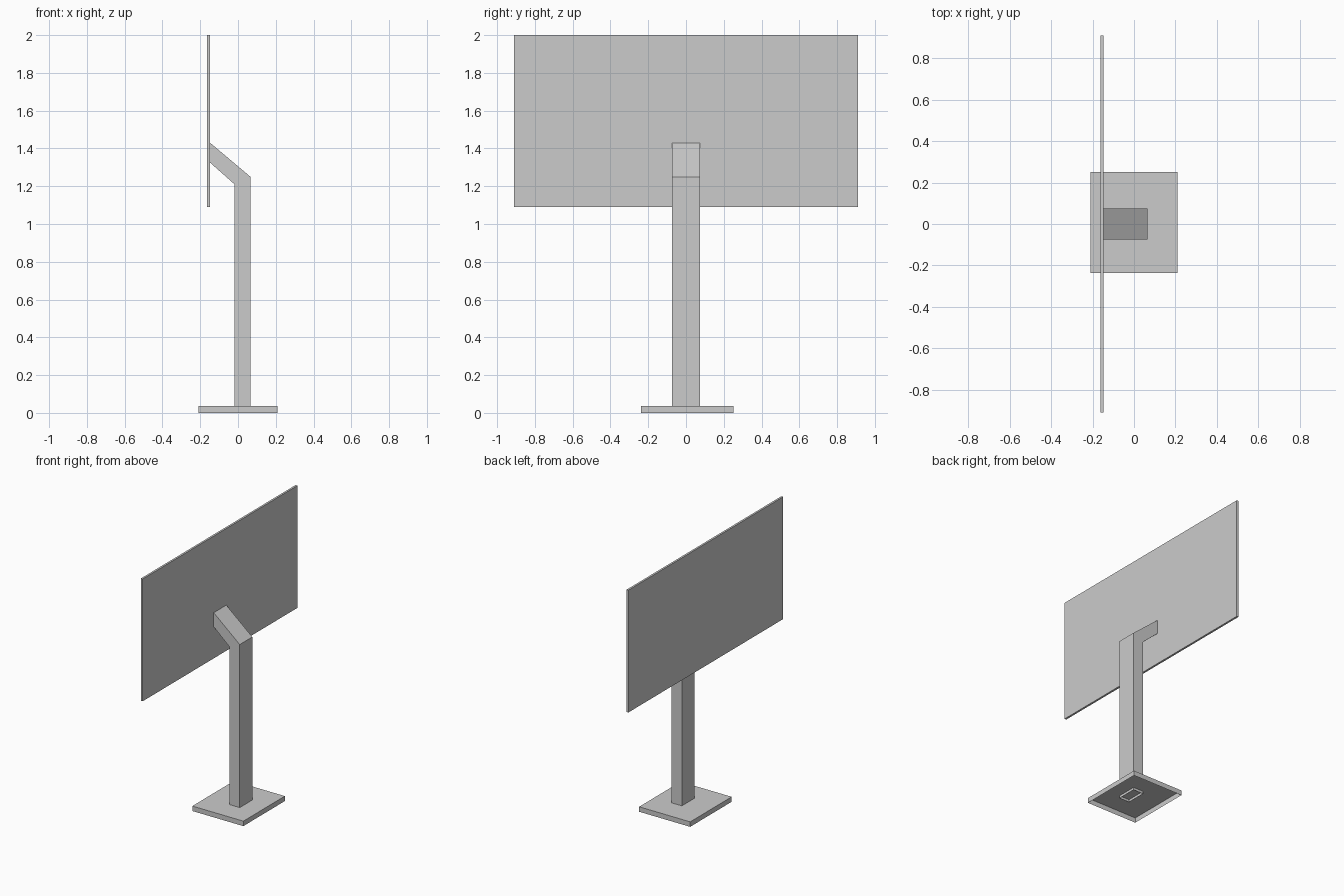
import bpy
import bmesh
from mathutils import Vector

cube = bpy.data.objects.get("Cube")
if cube:
    bpy.data.objects.remove(cube, do_unlink=True)

# Single matte grey
grey = bpy.data.materials.new("light grey")
grey.use_nodes = True
colour = (0.6, 0.6, 0.6, 1)
grey.diffuse_color = colour
grey.node_tree.nodes["Principled BSDF"].inputs["Base Color"].default_value = colour


def extrude_profile(name, profile, y0, y1, open_bottom=False):
    """Extrude an x/z outline along y, optionally leaving the underside open."""
    bm = bmesh.new()
    face = bm.faces.new([bm.verts.new((x, y0, z)) for x, z in profile])
    ext = bmesh.ops.extrude_face_region(bm, geom=[face], use_keep_orig=True)
    moved = [v for v in ext["geom"] if isinstance(v, bmesh.types.BMVert)]
    bmesh.ops.translate(bm, verts=moved, vec=Vector((0, y1 - y0, 0)))
    bmesh.ops.recalc_face_normals(bm, faces=bm.faces)
    if open_bottom:
        low = min(v.co.z for v in bm.verts)
        under = [f for f in bm.faces if all(v.co.z < low + 0.001 for v in f.verts)]
        bmesh.ops.delete(bm, geom=under, context="FACES_ONLY")
    mesh = bpy.data.meshes.new(name)
    bm.to_mesh(mesh)
    bm.free()
    mesh.materials.append(grey)
    obj = bpy.data.objects.new(name, mesh)
    bpy.context.collection.objects.link(obj)
    return obj


def rect(x0, x1, z0, z1):
    return [(x0, z0), (x1, z0), (x1, z1), (x0, z1)]


# Hollow foot plate, open underneath
extrude_profile("base", rect(-0.21, 0.21, 0, 0.037), -0.237, 0.251, True)

# Upright post bending into the sloping arm, its open foot just through the base
post = [(-0.018, 0.018), (0.066, 0.018), (0.066, 1.25),
        (-0.148, 1.43), (-0.148, 1.325), (-0.018, 1.21)]
extrude_profile("post_and_arm", post, -0.074, 0.074, True)

# Thin upright panel
extrude_profile("panel", rect(-0.163, -0.148, 1.09, 2), -0.91, 0.91)
